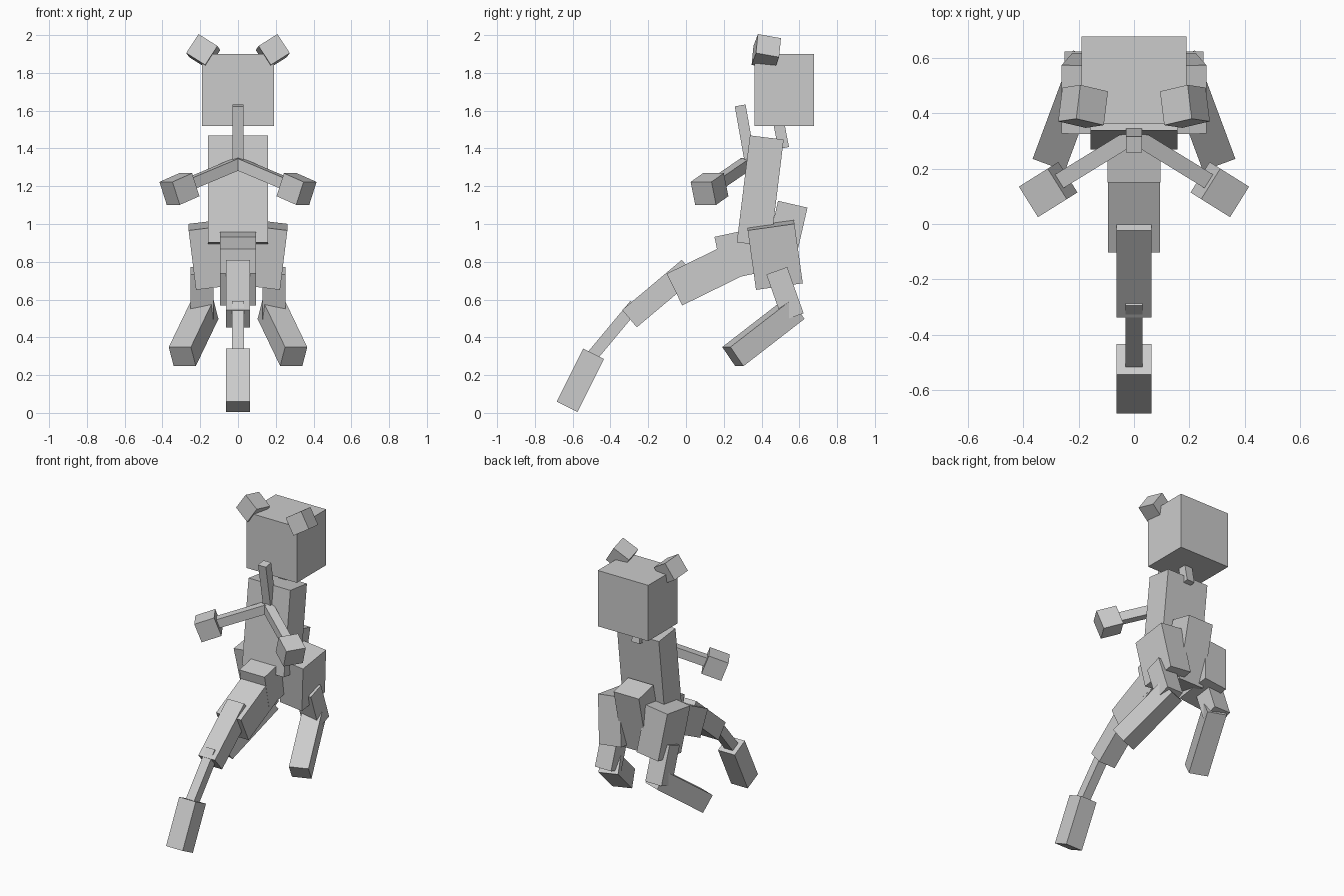
import bpy
from math import radians
from mathutils import Matrix, Vector

if "Cube" in bpy.data.objects:
    bpy.data.objects.remove(bpy.data.objects["Cube"])


def make_box(name, matrix, size, mirror=False):
    """Box with its placement baked into the mesh, optionally mirrored in x."""
    bpy.ops.mesh.primitive_cube_add(size=1)
    ob = bpy.context.object
    ob.name = ob.data.name = name
    ob.data.transform(matrix @ Matrix.Diagonal((*size, 1)))
    if mirror:
        ob.modifiers.new("Mirror", 'MIRROR').use_axis[0] = True
    return ob


def block(name, centre, size, rx=0, ry=0, rz=0, mirror=False):
    """Box given by centre and tilts in degrees."""
    rot = (Matrix.Rotation(radians(rz), 4, 'Z')
           @ Matrix.Rotation(radians(rx), 4, 'X')
           @ Matrix.Rotation(radians(ry), 4, 'Y'))
    return make_box(name, Matrix.Translation(centre) @ rot, size, mirror)


def bar(name, start, end, width, height, mirror=False):
    """Box running between two points, its width kept level."""
    a, b = Vector(start), Vector(end)
    y = (b - a).normalized()
    x = y.cross(Vector((0, 0, 1))).normalized()
    z = x.cross(y)
    rot = Matrix((x, y, z)).transposed().to_4x4()
    return make_box(name, Matrix.Translation((a + b) / 2) @ rot,
                    (width, (b - a).length, height), mirror)


# Head, ears and neck
block("head", (0, 0.52, 1.71), (0.38, 0.316, 0.38))
block("ear", (0.184, 0.425, 1.913), (0.12, 0.125, 0.12), -10, -32, 7, mirror=True)
block("neck", (0, 0.494, 1.52), (0.058, 0.058, 0.24), 11)

# Torso and chest spike
block("torso", (0, 0.393, 1.175), (0.315, 0.18, 0.57), -7)
block("chest_spike", (0, 0.312, 1.485), (0.058, 0.058, 0.29), 10)

# Arms and hands
bar("arm", (0, 0.32, 1.32), (0.30, 0.136, 1.194), 0.058, 0.06, mirror=True)
bar("hand", (0.258, 0.157, 1.208), (0.362, 0.092, 1.162), 0.13, 0.13, mirror=True)

# Rump block and forward-curving chain of segments: y, z start, y, z end, width, height
block("rump", (0, 0.518, 0.90), (0.19, 0.16, 0.42), -13)
segments = [
    ("limb_root", 0.47, 0.88, 0.175, 0.817, 0.19, 0.235),
    ("limb_upper", 0.333, 0.846, -0.061, 0.653, 0.188, 0.187),
    ("limb_middle", 0.016, 0.764, -0.299, 0.499, 0.125, 0.12),
    ("limb_lower", -0.27, 0.573, -0.513, 0.281, 0.063, 0.063),
    ("limb_tip", -0.489, 0.313, -0.63, 0.032, 0.125, 0.123),
]
for name, y0, z0, y1, z1, w, h in segments:
    bar(name, (0, y0, z0), (0, y1, z1), w, h)

# Legs
block("hip", (0.16, 0.471, 0.836), (0.165, 0.25, 0.32), 8, 7, mirror=True)
block("leg", (0.19, 0.524, 0.63), (0.122, 0.117, 0.26), 19.5, mirror=True)
bar("foot", (0.175, 0.571, 0.548), (0.295, 0.248, 0.298), 0.125, 0.125, mirror=True)
